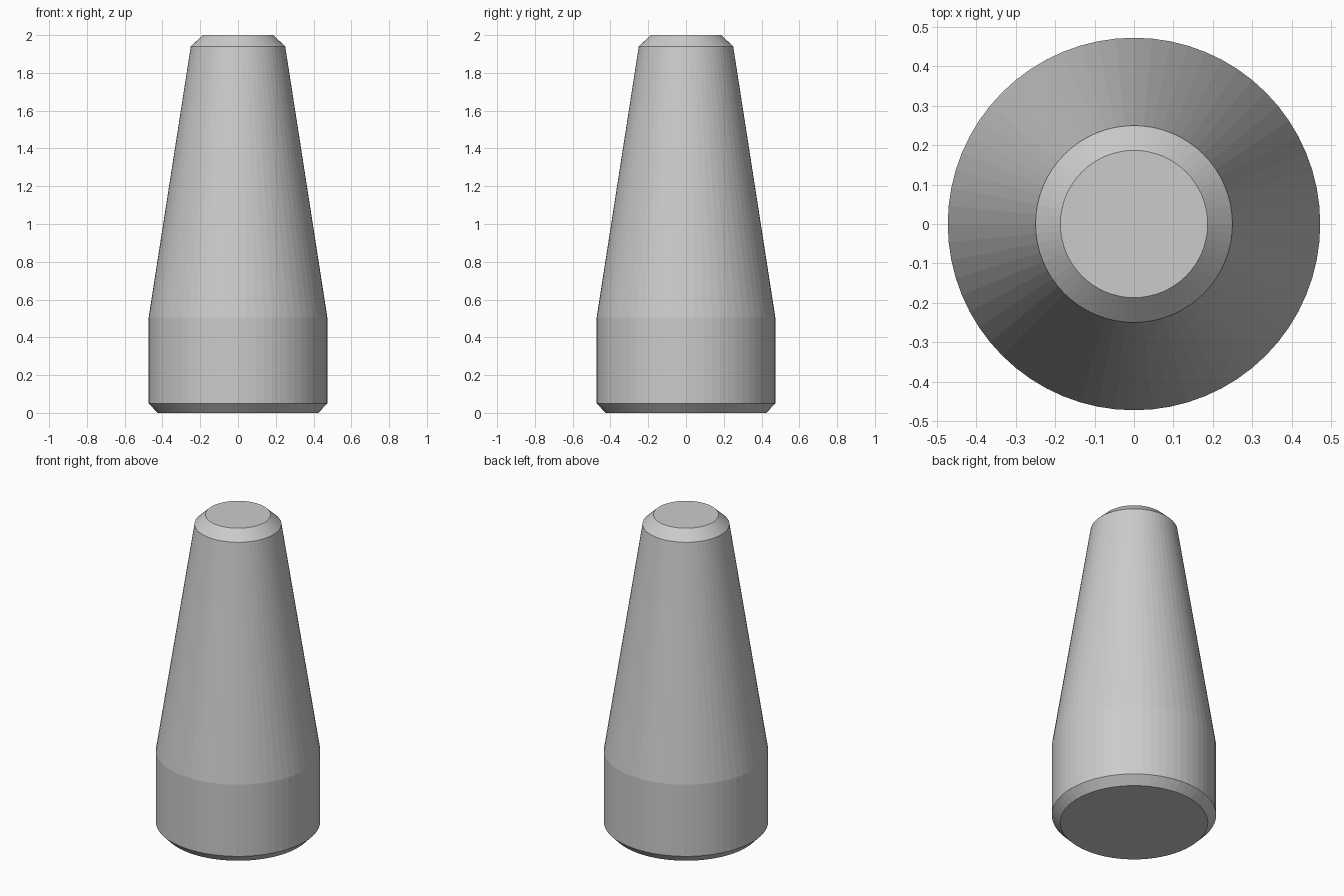
import bpy, bmesh, math

if "Cube" in bpy.data.objects:
    bpy.data.objects.remove(bpy.data.objects["Cube"])

SIDES = 64
# (radius, height) from base chamfer up to tip chamfer
PROFILE = [(0.425, 0.0), (0.473, 0.05), (0.473, 0.505), (0.25, 1.94), (0.187, 2.0)]

grey = bpy.data.materials.new("plain grey")
grey.diffuse_color = (0.6, 0.6, 0.6, 1)
grey.use_nodes = True
grey.node_tree.nodes["Principled BSDF"].inputs["Base Color"].default_value = grey.diffuse_color

# Tapered body: rings of the profile joined by flat sides
bm = bmesh.new()
rings = []
for r, z in PROFILE:
    rings.append([bm.verts.new((r * math.cos(2 * math.pi * i / SIDES),
                                r * math.sin(2 * math.pi * i / SIDES), z))
                  for i in range(SIDES)])
for low, high in zip(rings, rings[1:]):
    for i in range(SIDES):
        j = (i + 1) % SIDES
        bm.faces.new((low[i], low[j], high[j], high[i]))

# Flat end caps
bm.faces.new(rings[0][::-1])
bm.faces.new(rings[-1])

mesh = bpy.data.meshes.new("tapered_body")
bm.to_mesh(mesh)
bm.free()
mesh.materials.append(grey)
body = bpy.data.objects.new("tapered_body", mesh)
bpy.context.collection.objects.link(body)
